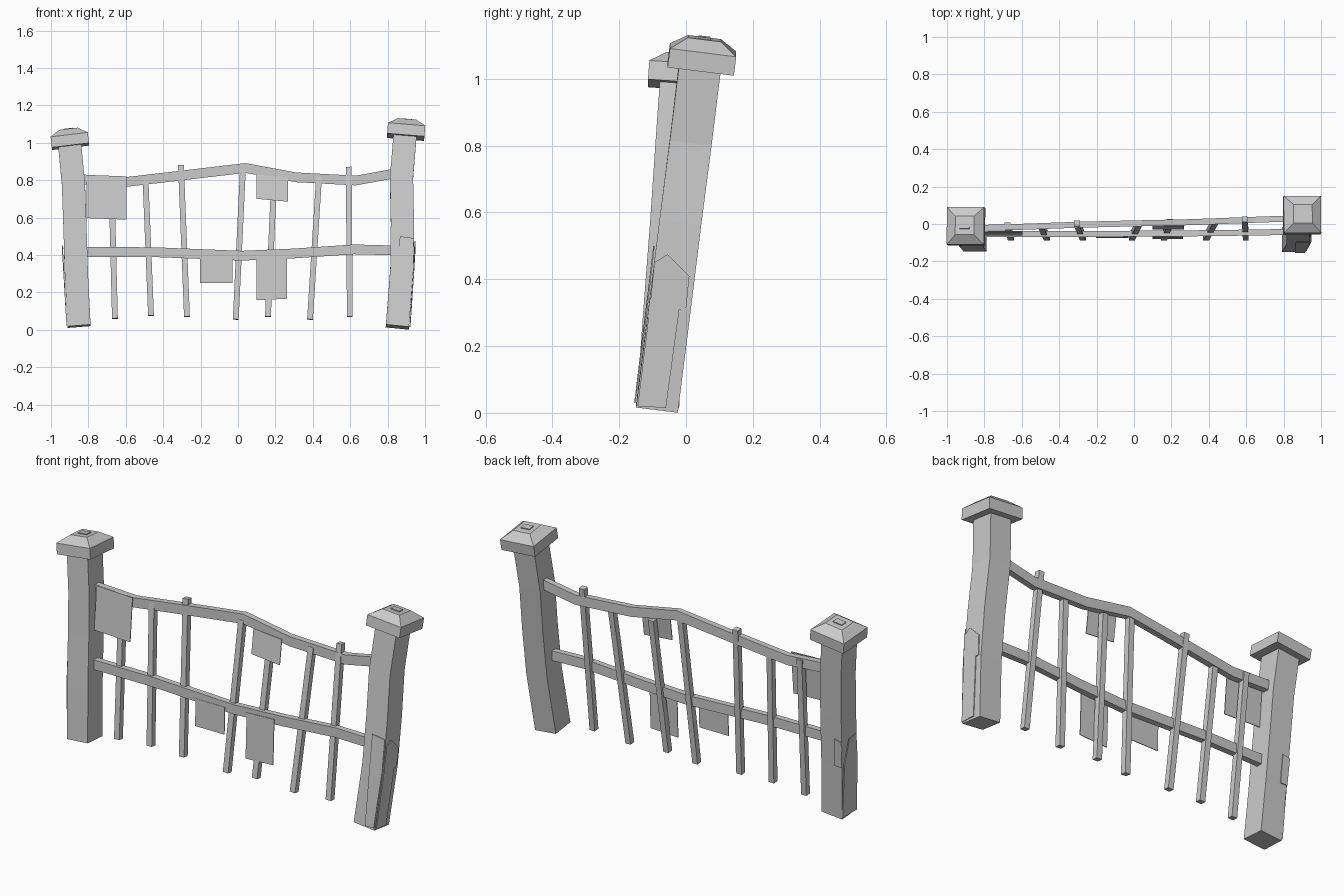
import bpy
from mathutils import Vector, Matrix

stone = bpy.data.materials.new("weathered_grey")
stone.diffuse_color = (0.6, 0.6, 0.6, 1)


def make(name, verts, faces):
    mesh = bpy.data.meshes.new(name)
    mesh.from_pydata([tuple(v) for v in verts], [], faces)
    mesh.materials.append(stone)
    obj = bpy.data.objects.new(name, mesh)
    bpy.context.collection.objects.link(obj)
    return obj


def loft(name, rings):
    """Skin a list of equal-sized rings and close both ends."""
    n = len(rings[0])
    verts = [p for ring in rings for p in ring]
    faces = [tuple(reversed(range(n)))]
    for r in range(len(rings) - 1):
        a, b = r * n, (r + 1) * n
        faces += [(a + i, a + (i + 1) % n, b + (i + 1) % n, b + i) for i in range(n)]
    last = (len(rings) - 1) * n
    faces.append(tuple(range(last, last + n)))
    return make(name, verts, faces)


def square(center, hx, hy, lean=0.0, roll=0.0):
    """Flat rectangle leaning back and rolling to the right."""
    rot = Matrix.Rotation(roll, 3, 'Y') @ Matrix.Rotation(-lean, 3, 'X')
    return [Vector(center) + rot @ Vector((sx * hx, sy * hy, 0))
            for sx, sy in ((-1, -1), (1, -1), (1, 1), (-1, 1))]


def plate(name, pts, offset):
    """Thin sheet: outline pushed along a short offset."""
    off = Vector(offset)
    loft(name, [[Vector(p) for p in pts], [Vector(p) + off for p in pts]])


def post(name, path, lean, rolls):
    loft(name, [square(c, 0.062, 0.063, lean, r) for c, r in zip(path, rolls)])


def cap(name, center, lean, roll):
    up = Matrix.Rotation(roll, 3, 'Y') @ Matrix.Rotation(-lean, 3, 'X') @ Vector((0, 0, 1))
    c = Vector(center)
    loft(name, [square(c + up * h, w, w, lean, roll)
                for h, w in ((0, 0.1), (0.057, 0.1), (0.092, 0.05))])
    # small chip lying on the cap
    loft(name + "_chip", [square(c + up * h, 0.026, 0.018, lean, roll)
                          for h in (0.090, 0.097)])


# crooked posts with caps
post("right_post", [(0.852, -0.087, 0.0145), (0.876, -0.048, 0.32), (0.879, -0.017, 0.57),
                    (0.874, 0.014, 0.81), (0.893, 0.042, 1.04)], 0.125,
     (0.1, 0.04, 0, 0.04, 0.09))
cap("right_cap", (0.896, 0.044, 1.03), 0.125, 0.08)
post("left_post", [(-0.85, -0.085, 0.019), (-0.864, -0.065, 0.3), (-0.872, -0.045, 0.56),
                   (-0.88, -0.03, 0.78), (-0.9, -0.015, 0.99)], 0.07,
     (-0.08, -0.04, -0.03, -0.06, -0.1))
cap("left_cap", (-0.895, -0.014, 0.98), 0.07, -0.12)


def rail(name, path, hy=0.016, hz=0.026):
    rings = []
    for x, y, z in path:
        rings.append([(x, y - hy, z - hz), (x, y + hy, z - hz),
                      (x, y + hy, z + hz), (x, y - hy, z + hz)])
    loft(name, rings)


# wavy rails
rail("top_rail", [(-0.85, -0.022, 0.805), (-0.6, -0.015, 0.79), (-0.3, -0.004, 0.825),
                  (0.04, 0.004, 0.865), (0.31, 0.01, 0.815), (0.63, 0.022, 0.798),
                  (0.85, 0.03, 0.838)])
rail("bottom_rail", [(-0.85, -0.055, 0.416), (-0.45, -0.053, 0.415), (0.02, -0.052, 0.396),
                     (0.3, -0.05, 0.408), (0.62, -0.046, 0.43), (0.85, -0.042, 0.424)])

# pickets: bottom x, bottom z, top x, top y, top z
pickets = [(-0.658, 0.06, -0.677, -0.008, 0.815), (-0.465, 0.075, -0.495, -0.012, 0.815),
           (-0.273, 0.07, -0.305, 0.004, 0.88), (-0.012, 0.055, 0.026, 0.002, 0.855),
           (0.16, 0.07, 0.193, 0.01, 0.80), (0.385, 0.055, 0.433, 0.012, 0.815),
           (0.598, 0.07, 0.592, 0.026, 0.87)]
for i, (bx, bz, tx, ty, tz) in enumerate(pickets):
    base, top = Vector((bx, -0.074, bz)), Vector((tx, ty, tz))
    roll = (tx - bx) / (tz - bz)
    loft(f"picket_{i + 1}", [square(base, 0.0155, 0.0155, 0.1, roll),
                             square(base.lerp(top, 0.5), 0.0155, 0.0155, 0.1, roll),
                             square(top, 0.0155, 0.0155, 0.1, roll)])


# hanging sheets: outline in x and z, with y at top and bottom
def sheet(name, x0, x1, ztop, zbot, ytop, ybot, skew=0.0):
    plate(name, [(x0, ybot, zbot), (x1, ybot, zbot + skew),
                 (x1, ytop, ztop + skew), (x0, ytop, ztop)], (0, 0.004, 0))


sheet("left_sheet", -0.81, -0.597, 0.828, 0.597, -0.042, -0.062, -0.008)
sheet("upper_sheet", 0.10, 0.268, 0.83, 0.70, -0.012, -0.03, -0.015)
sheet("lower_left_sheet", -0.203, -0.03, 0.395, 0.25, -0.07, -0.074)
sheet("lower_right_sheet", 0.10, 0.263, 0.40, 0.158, -0.07, -0.079, 0.008)

# broken facing slabs on the post bases
plate("right_post_side_slab",
      [(0.918, -0.145, 0.02), (0.918, -0.06, 0.015), (0.938, -0.02, 0.31), (0.938, 0.0, 0.31),
       (0.944, 0.01, 0.41), (0.944, -0.055, 0.475), (0.944, -0.095, 0.45), (0.938, -0.108, 0.32)],
      (0.004, 0, 0))
plate("right_post_front_slab",
      [(0.862, -0.151, 0.03), (0.913, -0.151, 0.03), (0.937, -0.114, 0.32), (0.94, -0.095, 0.49),
       (0.865, -0.094, 0.50), (0.862, -0.114, 0.32)], (0, -0.004, 0))
plate("left_post_side_slab",
      [(-0.912, -0.02, 0.02), (-0.912, -0.14, 0.02), (-0.929, -0.12, 0.31), (-0.937, -0.10, 0.45),
       (-0.937, -0.04, 0.44), (-0.929, -0.01, 0.31)], (-0.005, 0, 0))
plate("left_post_back_slab",
      [(-0.925, 0.0, 0.30), (-0.885, 0.0, 0.30), (-0.89, 0.011, 0.45), (-0.932, 0.011, 0.44)],
      (0, 0.004, 0))
